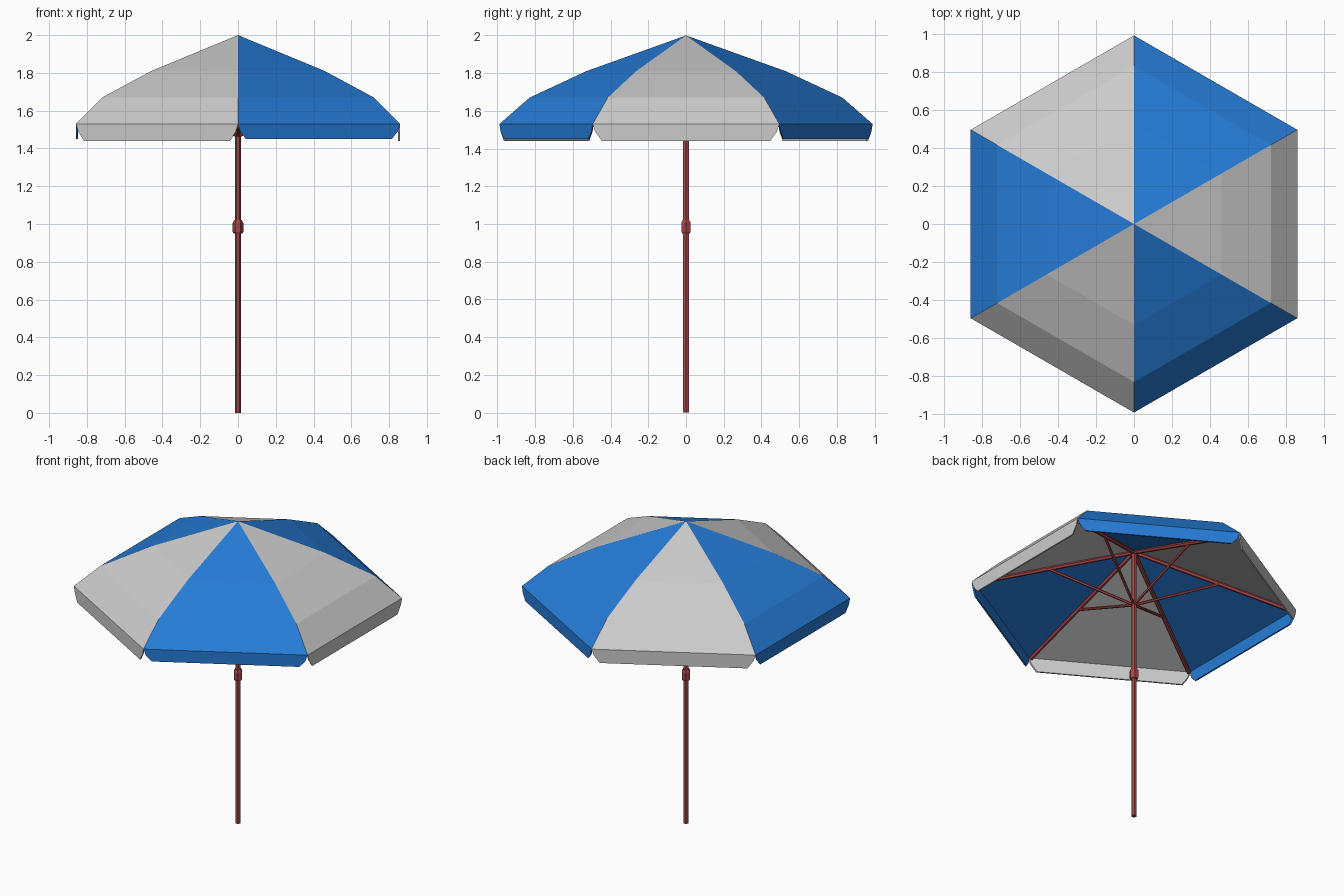
import bpy
import bmesh
from math import sin, cos, radians, sqrt
from mathutils import Vector

cube = bpy.data.objects.get("Cube")
if cube:
    bpy.data.objects.remove(cube, do_unlink=True)


def make_material(name, rgb):
    mat = bpy.data.materials.new(name)
    mat.use_nodes = True
    mat.diffuse_color = (*rgb, 1)
    mat.node_tree.nodes["Principled BSDF"].inputs["Base Color"].default_value = (*rgb, 1)
    return mat


white = make_material("light grey cloth", (0.6, 0.6, 0.6))
blue = make_material("blue cloth", (0.019, 0.2, 0.68))
red = make_material("red frame", (0.39, 0.06, 0.065))


def add_object(name, bm, mats):
    bmesh.ops.recalc_face_normals(bm, faces=bm.faces)
    mesh = bpy.data.meshes.new(name)
    bm.to_mesh(mesh)
    bm.free()
    for mat in mats:
        mesh.materials.append(mat)
    obj = bpy.data.objects.new(name, mesh)
    bpy.context.collection.objects.link(obj)
    return obj


def polar(radius, degrees, z):
    a = radians(degrees)
    return Vector((radius * cos(a), radius * sin(a), z))


def add_rod(name, start, end, sections, sides=6):
    """Faceted rod; sections are (fraction along, radius)."""
    start, end = Vector(start), Vector(end)
    axis = (end - start).normalized()
    u = Vector((0, 0, 1)).cross(axis)
    u = u.normalized() if u.length > 0.001 else Vector((1, 0, 0))
    v = axis.cross(u)
    bm = bmesh.new()
    rings = []
    for t, r in sections:
        centre = start.lerp(end, t)
        rings.append([bm.verts.new(centre + r * (u * cos(radians(360 * i / sides))
                                                 + v * sin(radians(360 * i / sides))))
                      for i in range(sides)])
    for low, high in zip(rings, rings[1:]):
        for i in range(sides):
            j = (i + 1) % sides
            bm.faces.new((low[i], low[j], high[j], high[i]))
    bm.faces.new(rings[0][::-1])
    bm.faces.new(rings[-1])
    return add_object(name, bm, [red])


PANELS = 6
RIM_R, RIM_Z = 0.99, 1.53
INNER_Z = 1.84

# Canopy: faceted dome over a flat-sided underside, alternating panel colours
bm = bmesh.new()
apex = bm.verts.new((0, 0, 2))
inner = bm.verts.new((0, 0, INNER_Z))
rings = [[bm.verts.new(polar(r, 60 * i - 30, z)) for i in range(PANELS)]
         for r, z in ((0.53, 1.81), (0.83, 1.67), (RIM_R, RIM_Z))]
for i in range(PANELS):
    j = (i + 1) % PANELS
    faces = [bm.faces.new((apex, rings[0][i], rings[0][j])),
             bm.faces.new((inner, rings[-1][j], rings[-1][i]))]
    for a, b in zip(rings, rings[1:]):
        faces.append(bm.faces.new((a[i], b[i], b[j], a[j])))
    for f in faces:
        f.material_index = i % 2
add_object("canopy", bm, [white, blue])

# Valance: a hanging flap with clipped ends under each rim edge
APOTHEM = RIM_R * sqrt(3) / 2
bm = bmesh.new()
for i in range(PANELS):
    out = polar(1, 60 * i, 0)
    along = polar(1, 60 * i + 90, 0)
    bottom = 1.45 if i % 2 else 1.44
    half = [(0.495, RIM_Z), (0.482, 1.49), (0.446, bottom)]
    outline = half + [(-s, z) for s, z in reversed(half)]
    loops = []
    for depth in (0, 0.01):
        shrink = 1 - depth / APOTHEM
        loops.append([bm.verts.new(out * (APOTHEM - depth) + along * s * shrink
                                   + Vector((0, 0, z))) for s, z in outline])
    front, back = loops
    faces = [bm.faces.new(front), bm.faces.new(back[::-1])]
    for k in range(len(front)):
        n = (k + 1) % len(front)
        faces.append(bm.faces.new((front[k], back[k], back[n], front[n])))
    for f in faces:
        f.material_index = i % 2
add_object("valance", bm, [white, blue])

# Pole and its joint collar
add_rod("pole", (0, 0, 0), (0, 0, INNER_Z), [(0, 0.017), (1, 0.017)])
add_rod("pole_collar", (0, 0, 0.95), (0, 0, 1.02),
        [(0, 0.023), (0.12, 0.028), (0.8, 0.028), (1, 0.021)])

# Ribs under the seams, each propped by a strut from the pole
rib_top, rib_end = Vector((0, 0, 1.83)), (0.965, 1.52)
for i in range(PANELS):
    angle = 60 * i - 30
    tip = polar(rib_end[0], angle, rib_end[1])
    add_rod(f"rib_{i + 1}", rib_top, tip, [(0, 0.013), (1, 0.013)])
    add_rod(f"strut_{i + 1}", (0, 0, 1.465), rib_top.lerp(tip, 0.54),
            [(0, 0.009), (1, 0.009)])
